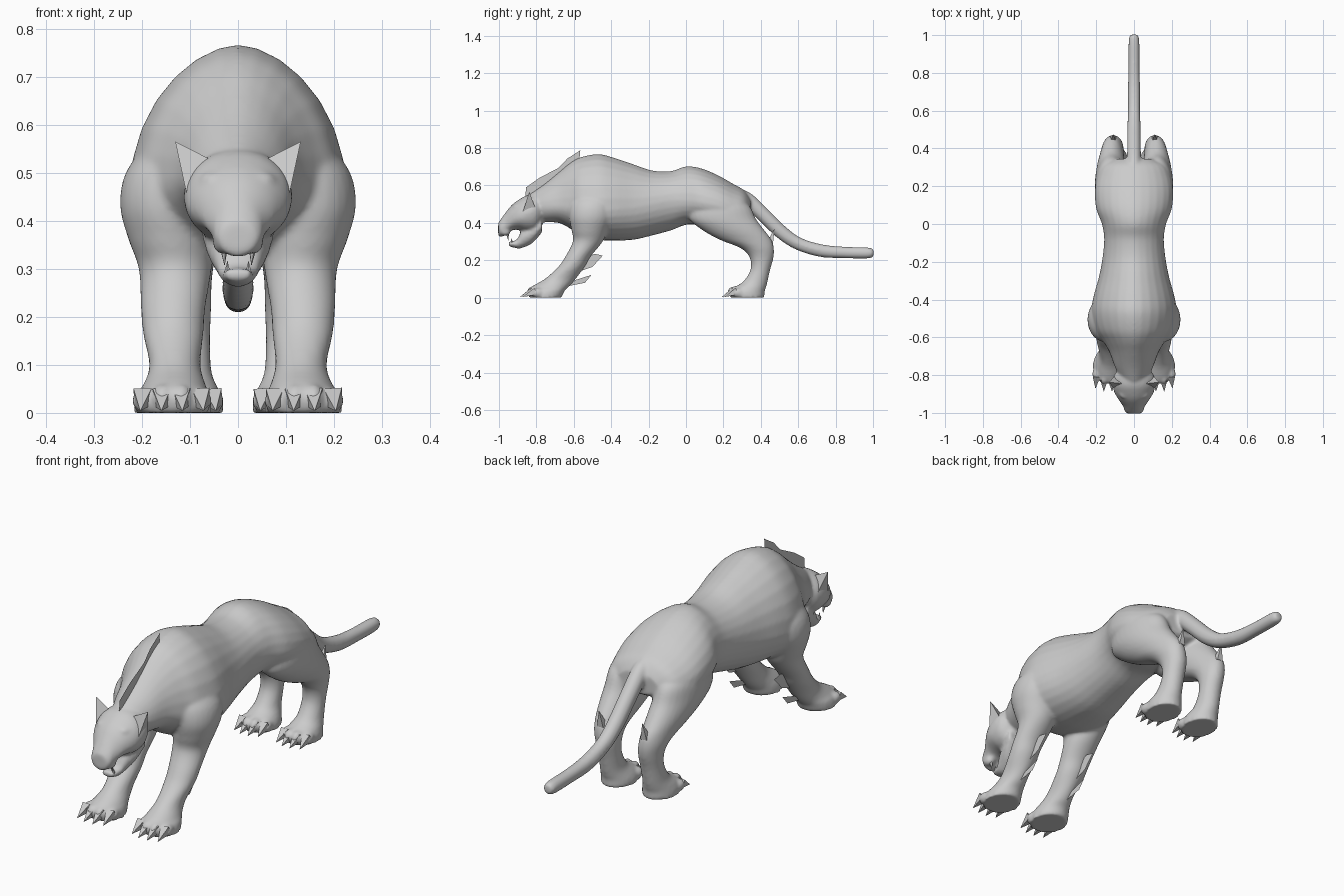
import bpy, bmesh, math
from mathutils import Vector

if "Cube" in bpy.data.objects:
    bpy.data.objects.remove(bpy.data.objects["Cube"])

grey = bpy.data.materials.new("fur_grey")
grey.diffuse_color = (0.6, 0.6, 0.6, 1)
grey.use_nodes = True
grey.node_tree.nodes["Principled BSDF"].inputs["Base Color"].default_value = grey.diffuse_color
N = 28


def add_object(name, bm, closed=True):
    if closed:
        bmesh.ops.recalc_face_normals(bm, faces=bm.faces)
    me = bpy.data.meshes.new(name)
    bm.to_mesh(me)
    bm.free()
    me.materials.append(grey)
    ob = bpy.data.objects.new(name, me)
    bpy.context.collection.objects.link(ob)
    return ob


def loft(bm, rings):
    vs = [[bm.verts.new(p) for p in r] for r in rings]
    for a, b in zip(vs, vs[1:]):
        n = len(a)
        for i in range(n):
            bm.faces.new((a[i], a[(i + 1) % n], b[(i + 1) % n], b[i]))
    bm.faces.new(vs[0][::-1])
    bm.faces.new(vs[-1])


def smooth_table(rows, steps=4):
    # spline through the section rows so surfaces flow without bands
    out = []
    for i in range(len(rows) - 1):
        q = [rows[max(0, min(len(rows) - 1, i + k))] for k in (-1, 0, 1, 2)]
        for s in range(steps):
            t = s / steps
            out.append(tuple(b + .5 * t * (c - a + t * (2 * a - 5 * b + 4 * c - d + t * (3 * (b - c) + d - a)))
                             for a, b, c, d in zip(*q)))
    return out + [rows[-1]]


def angles():
    return [2 * math.pi * i / N for i in range(N)]


def torso_ring(y, top, wide, bot, hw, crown):
    # section across the body: widest at height "wide", narrower crown
    pts = []
    for a in angles():
        c, s = math.cos(a), math.sin(a)
        x = hw * math.copysign(abs(c) ** (crown if s > 0 else 1.0), c)
        pts.append((x, y, wide + s * ((top - wide) if s > 0 else (wide - bot))))
    return pts


def leg_ring(z, y0, y1, x0, x1, side):
    # level section through a leg
    return [(side * ((x0 + x1) / 2 + (x1 - x0) / 2 * math.cos(a)),
             (y0 + y1) / 2 + (y1 - y0) / 2 * math.sin(a), z) for a in angles()]


def tail_rings(path):
    out = []
    for i, (y, z, r) in enumerate(path):
        a, b = path[max(i - 1, 0)], path[min(i + 1, len(path) - 1)]
        t = Vector((0, b[0] - a[0], b[1] - a[1])).normalized()
        n = Vector((0, -t.z, t.y))
        out.append([Vector((0.95 * r * math.cos(a), y, z)) + n * r * math.sin(a) for a in angles()])
    return out


def blob(bm, centre, size):
    m = bmesh.ops.create_icosphere(bm, subdivisions=2, radius=1)
    for v in m["verts"]:
        v.co = Vector([c + p * s for c, p, s in zip(centre, v.co, size)])


def spike(bm, base, tip, r, sides=4):
    base, tip = Vector(base), Vector(tip)
    d = (tip - base).normalized()
    u = d.orthogonal().normalized()
    w = d.cross(u)
    ring = [bm.verts.new(base + r * (u * math.cos(k * 2 * math.pi / sides)
                                     + w * math.sin(k * 2 * math.pi / sides))) for k in range(sides)]
    t = bm.verts.new(tip)
    for k in range(sides):
        bm.faces.new((ring[k], ring[(k + 1) % sides], t))
    bm.faces.new(ring[::-1])


def card(bm, x, outline):
    bm.faces.new([bm.verts.new((x, y, z)) for y, z in outline])


# Section tables: y, top, widest height, bottom, half width
torso = [(-.84, .55, .48, .42, .06), (-.76, .605, .49, .405, .10), (-.68, .67, .49, .40, .13),
         (-.62, .72, .48, .37, .165), (-.56, .752, .47, .33, .205), (-.47, .768, .46, .31, .226),
         (-.39, .75, .47, .305, .216), (-.28, .713, .48, .31, .186), (-.18, .68, .50, .333, .167),
         (-.08, .677, .52, .36, .158), (.0, .702, .52, .39, .17), (.08, .692, .51, .39, .20),
         (.17, .655, .49, .39, .208), (.25, .61, .47, .39, .195), (.31, .575, .47, .41, .165),
         (.345, .53, .47, .43, .10)]
head = [(-.75, .52, .47, .42, .06), (-.80, .548, .465, .355, .106), (-.85, .547, .45, .35, .113),
        (-.89, .527, .435, .362, .105), (-.93, .497, .42, .36, .082), (-.965, .455, .39, .335, .058),
        (-.99, .42, .372, .325, .05), (-1.004, .40, .365, .33, .036)]
jaw = [(-.77, .43, .39, .35, .08), (-.82, .40, .35, .293, .068), (-.875, .365, .32, .266, .05),
       (-.905, .31, .29, .264, .038), (-.948, .302, .29, .275, .028)]
tail = [(.24, .565, .025), (.32, .53, .038), (.42, .437, .038), (.51, .35, .037), (.6, .289, .034),
        (.72, .252, .034), (.84, .242, .031), (.97, .239, .03), (1.003, .239, .02)]
# Leg tables: z, front y, back y, inner x, outer x
foreleg = [(.56, -.58, -.40, .08, .19), (.5, -.62, -.38, .04, .235), (.43, -.625, -.39, .055, .246),
           (.36, -.612, -.42, .055, .228), (.30, -.605, -.445, .055, .207), (.22, -.645, -.51, .068, .203),
           (.165, -.683, -.542, .072, .198), (.1, -.755, -.59, .078, .185), (.06, -.825, -.625, .068, .197),
           (.035, -.845, -.65, .058, .214), (.0, -.84, -.665, .055, .218)]
hindleg = [(.54, .08, .27, .06, .165), (.49, .03, .34, .04, .2), (.42, .02, .375, .035, .208),
           (.36, .09, .42, .04, .2), (.31, .18, .457, .05, .185), (.265, .292, .47, .055, .172),
           (.215, .34, .468, .056, .16), (.15, .345, .45, .058, .155), (.085, .305, .436, .055, .16),
           (.055, .255, .428, .043, .17), (.03, .235, .42, .032, .178), (.0, .235, .42, .03, .18)]

# Hide: all fleshy parts blended into one skin
bm = bmesh.new()
for table, crown in ((torso, 1.15), (head, 1.0), (jaw, 1.0)):
    loft(bm, [torso_ring(*r, crown) for r in smooth_table(table)])
loft(bm, tail_rings(smooth_table(tail)))
for side in (1, -1):
    for table in (foreleg, hindleg):
        loft(bm, [leg_ring(*r, side) for r in smooth_table(table)])
    # brow and upper lip
    blob(bm, (side * .05, -.892, .485), (.032, .035, .02))
    blob(bm, (side * .03, -.966, .355), (.024, .03, .026))
    # toes
    for i in range(4):
        dy = 0.014 if i in (0, 3) else -0.008
        h = .026 if i in (0, 3) else .031
        blob(bm, (side * (.078 + .04 * i), -.808 + dy, h), (.024, .036, h))
        blob(bm, (side * (.052 + .036 * i), .264 + dy, h), (.023, .036, h))
hide = add_object("hide", bm)
rm = hide.modifiers.new("blend", "REMESH")
rm.mode, rm.voxel_size, rm.use_smooth_shade = "VOXEL", 0.008, True
sm = hide.modifiers.new("soften", "SMOOTH")
sm.factor, sm.iterations = 0.5, 6

# Claws on every foot
bm = bmesh.new()
for side in (1, -1):
    for i in range(4):
        dy = 0.016 if i in (0, 3) else 0
        xf, xh, fan = .078 + .04 * i, .052 + .036 * i, .004 * (i - 1.5)
        spike(bm, (side * xf, -.82 + dy, .034), (side * (xf + fan), -.888 + dy, .004), .027)
        spike(bm, (side * xh, .255 + dy, .034), (side * (xh + fan), .192 + dy, .004), .026)
add_object("claws", bm)

# Tufts behind the forelegs
bm = bmesh.new()
for side in (1, -1):
    x = side * .135
    card(bm, x, [(-.57, .14), (-.53, .215), (-.49, .235), (-.445, .225), (-.50, .165)])
    card(bm, x, [(-.64, .06), (-.59, .095), (-.505, .122), (-.54, .08)])
add_object("foreleg_tufts", bm, False)

# Spurs on the hocks
bm = bmesh.new()
for side in (1, -1):
    spike(bm, (side * .11, .45, .295), (side * .11, .473, .37), .022)
add_object("hock_spurs", bm)

# Ears
bm = bmesh.new()
for s in (1, -1):
    p = [bm.verts.new((s * x, y, z)) for x, y, z in
         ((.06, -.845, .53), (.108, -.872, .46), (.10, -.80, .465), (.131, -.838, .566))]
    for f in ((0, 1, 2), (0, 1, 3), (1, 2, 3), (2, 0, 3)):
        bm.faces.new([p[i] for i in f])
add_object("ears", bm)

# Upper and lower fangs
bm = bmesh.new()
for s in (1, -1):
    spike(bm, (s * .03, -.955, .345), (s * .028, -.95, .306), .009, 5)
    spike(bm, (s * .022, -.93, .292), (s * .022, -.935, .318), .007, 5)
add_object("fangs", bm)

# Neck crest
bm = bmesh.new()
card(bm, 0, [(-.86, .53), (-.855, .59), (-.785, .64), (-.68, .695), (-.635, .743),
             (-.565, .788), (-.57, .74), (-.66, .66), (-.76, .58)])
add_object("neck_crest", bm, False)
